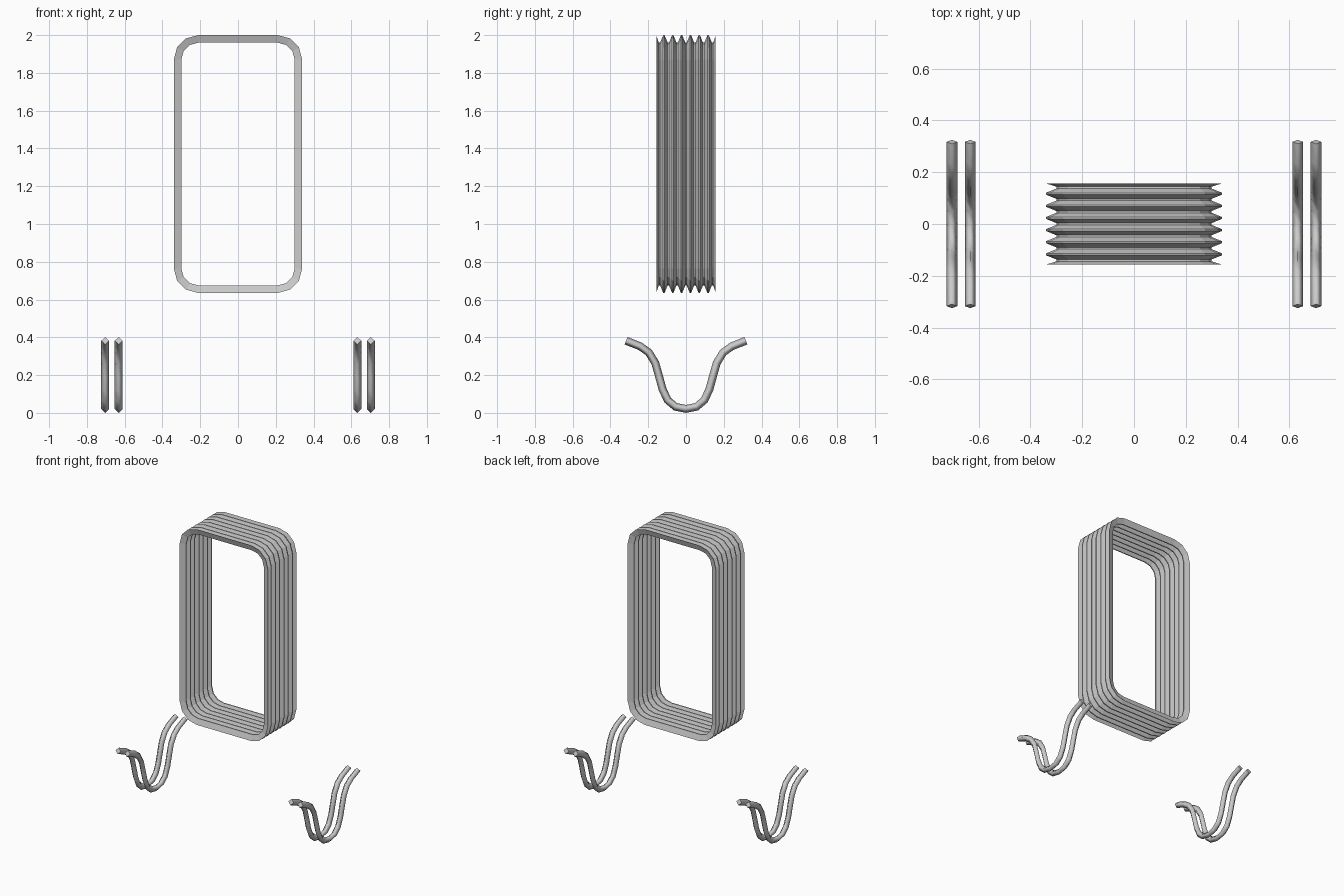
import bpy, bmesh, math
from mathutils import Vector

if "Cube" in bpy.data.objects:
    bpy.data.objects.remove(bpy.data.objects["Cube"])


def loft(name, rings, closed, cap=False, angle=60):
    """Join a list of vertex rings into one skin."""
    bm = bmesh.new()
    vs = [[bm.verts.new(p) for p in r] for r in rings]
    n = len(vs[0])
    for a, b in zip(vs, vs[1:]):
        for i in range(n):
            j = (i + 1) % n
            bm.faces.new((a[i], a[j], b[j], b[i]))
    if cap:
        bm.faces.new(vs[0])
        bm.faces.new(vs[-1])
    bmesh.ops.recalc_face_normals(bm, faces=bm.faces)
    me = bpy.data.meshes.new(name)
    bm.to_mesh(me)
    bm.free()
    ob = bpy.data.objects.new(name, me)
    bpy.context.collection.objects.link(ob)
    if angle:
        bpy.ops.object.select_all(action='DESELECT')
        ob.select_set(True)
        bpy.context.view_layer.objects.active = ob
        bpy.ops.object.shade_smooth_by_angle(angle=math.radians(angle))
    return ob


# Bellows: rounded rectangle outline lofted through folds
def outline(y, inset):
    pts = []
    r = 0.13 - inset
    for k, (sx, sz) in enumerate([(1, 1), (-1, 1), (-1, -1), (1, -1)]):
        cx, cz = sx * 0.21, 1.3175 + sz * 0.5525
        for s in range(4):
            a = math.radians(90 * k + 30 * s)
            pts.append((cx + r * math.cos(a), y, cz + r * math.sin(a)))
    return pts


PERIOD, TIP, DEPTH = 0.0468, 0.0035, 0.04
rings = [outline(-0.157, 0)]
for i in range(7):
    valley = (i - 3) * PERIOD
    rings += [outline(valley - TIP, DEPTH), outline(valley + TIP, DEPTH)]
    if i < 6:
        peak = valley + PERIOD / 2
        rings += [outline(peak - TIP, 0), outline(peak + TIP, 0)]
rings.append(outline(0.157, 0))
loft("bellows", rings, True, angle=0)

# Wire hangers: diamond section swept along a symmetric dip
half = [(0, .021), (.055, .032), (.097, .067), (.124, .125), (.143, .195),
        (.163, .265), (.197, .32), (.242, .352), (.317, .382)]
path = [Vector((0, -y, z)) for y, z in half[:0:-1]] + [Vector((0, y, z)) for y, z in half]
R = 0.021


def wire(name, x):
    rings = []
    for i, p in enumerate(path):
        t = (path[min(i + 1, len(path) - 1)] - path[max(i - 1, 0)]).normalized()
        nrm = Vector((0, -t.z, t.y))
        side = Vector((1, 0, 0))
        c = p + side * x
        rings.append([c + side * R, c + nrm * R, c - side * R, c - nrm * R])
    loft(name, rings, False, cap=True, angle=0)
    for poly in bpy.data.objects[name].data.polygons:
        poly.use_smooth = len(poly.vertices) == 4 and poly.index < 4 * (len(path) - 1)


for label, s in (("left", -1), ("right", 1)):
    wire(label + "_inner_wire", s * 0.632)
    wire(label + "_outer_wire", s * 0.703)
